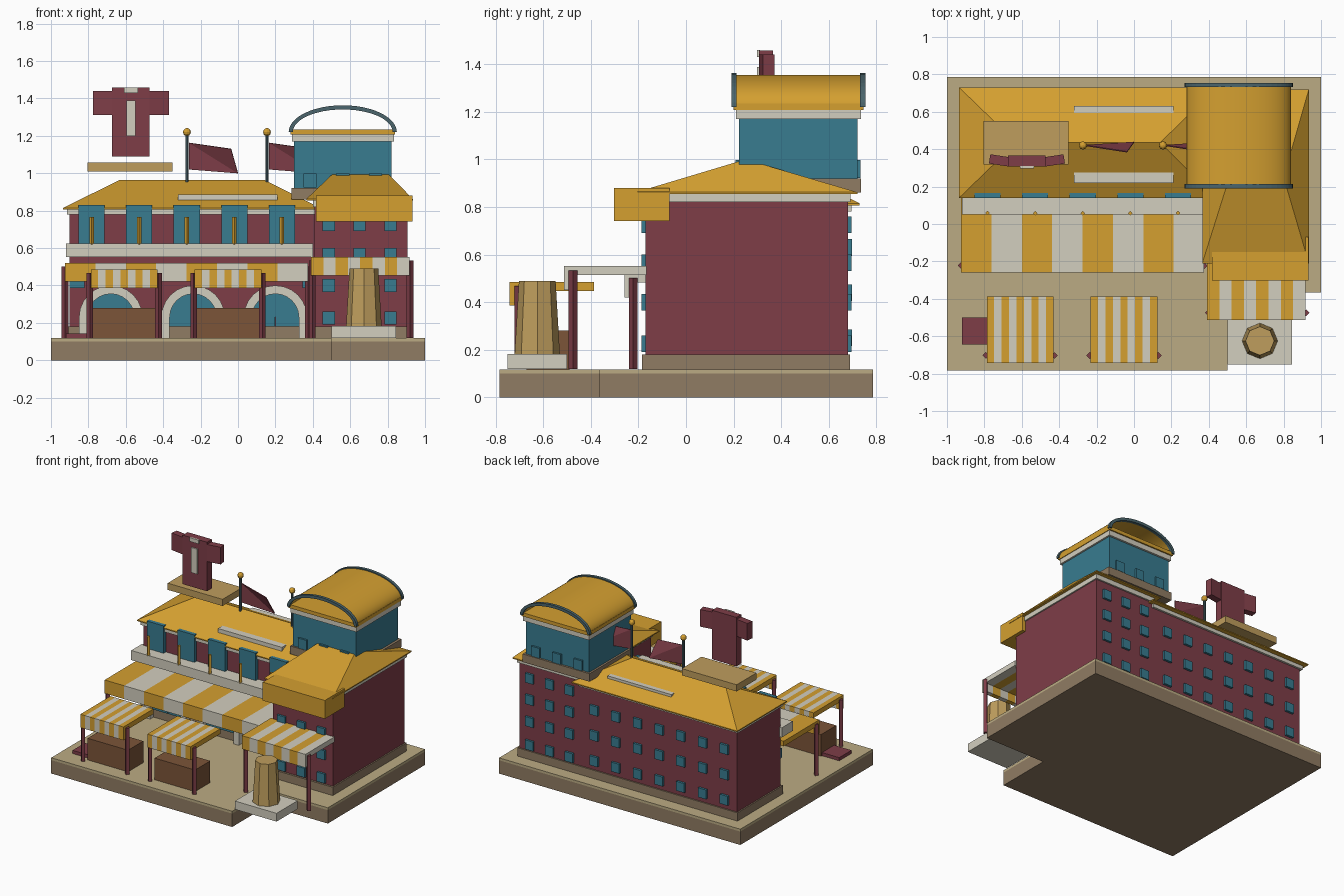
import bpy, bmesh, math
from mathutils import Matrix

if "Cube" in bpy.data.objects:
    bpy.data.objects.remove(bpy.data.objects["Cube"])

COL = dict(gold=(.66, .35, .03), red=(.21, .047, .064), teal=(.04, .2, .28), sand=(.5, .41, .23),
           brown=(.28, .2, .125), white=(.65, .62, .52), wood=(.2, .09, .04), tan=(.52, .34, .11),
           slate=(.07, .13, .15))
MAT = {}
for k, c in COL.items():
    MAT[k] = bpy.data.materials.new(k)
    MAT[k].diffuse_color = (*c, 1)


def finish(name, bm, mat):
    bmesh.ops.recalc_face_normals(bm, faces=bm.faces)
    me = bpy.data.meshes.new(name)
    bm.to_mesh(me)
    bm.free()
    me.materials.append(MAT[mat])
    ob = bpy.data.objects.new(name, me)
    bpy.context.collection.objects.link(ob)
    return ob


def box(name, mat, x, y, z, rot=0):
    bm = bmesh.new()
    bmesh.ops.create_cube(bm, size=1)
    c = [(a + b) / 2 for a, b in (x, y, z)]
    m = Matrix.Translation(c) @ Matrix.Rotation(rot, 4, 'Z')
    m = m @ Matrix.Diagonal((x[1] - x[0], y[1] - y[0], z[1] - z[0], 1))
    bmesh.ops.transform(bm, matrix=m, verts=bm.verts)
    return finish(name, bm, mat)


def prism(name, mat, pts, axis, lo, hi):
    put = {'x': lambda a, b, t: (t, a, b), 'y': lambda a, b, t: (a, t, b), 'z': lambda a, b, t: (a, b, t)}[axis]
    bm = bmesh.new()
    f = bm.faces.new([bm.verts.new(put(a, b, lo)) for a, b in pts])
    r = bmesh.ops.extrude_face_region(bm, geom=[f])
    vs = [v for v in r['geom'] if isinstance(v, bmesh.types.BMVert)]
    bmesh.ops.translate(bm, vec=put(0, 0, hi - lo), verts=vs)
    return finish(name, bm, mat)


def cone(name, mat, x, y, z0, z1, r0, r1, n):
    bm = bmesh.new()
    bmesh.ops.create_cone(bm, cap_ends=True, segments=n, radius1=r0, radius2=r1, depth=z1 - z0)
    bmesh.ops.translate(bm, vec=(x, y, (z0 + z1) / 2), verts=bm.verts)
    return finish(name, bm, mat)


def hip_roof(name, x, y, z, rx, ry):
    # rectangular eave rising to a ridge along x
    bm = bmesh.new()
    low, e = [[bm.verts.new((a, b, h)) for a, b in
               ((x[0], y[0]), (x[1], y[0]), (x[1], y[1]), (x[0], y[1]))] for h in (z[0] - .008, z[0])]
    p, q = [bm.verts.new((a, ry, z[1])) for a in rx]
    for f in ((e[0], e[1], q, p), (e[1], e[2], q), (e[2], e[3], p, q), (e[3], e[0], p), low):
        bm.faces.new(f)
    for i in range(4):
        j = (i + 1) % 4
        bm.faces.new((low[i], low[j], e[j], e[i]))
    return finish(name, bm, 'gold')


def arc(cx, cz, a, b, t, n, foot=None):
    # half-ellipse band, optionally with straight legs
    ang = [math.pi * i / n for i in range(n + 1)]
    out = [(cx + a * math.cos(u), cz + b * math.sin(u)) for u in ang]
    inn = [(cx + (a - t) * math.cos(u), cz + (b - t) * math.sin(u)) for u in reversed(ang)]
    if foot is None:
        return out + inn
    return [(cx + a, foot)] + out + [(cx - a, foot), (cx - a + t, foot)] + inn + [(cx + a - t, foot)]


def awning(name, x, y, top, n, posts_x, post_y):
    # striped slab with front valance, on two diamond posts
    w = (x[1] - x[0]) / n
    prof = [(y[1], top), (y[0], top), (y[0], top - .1), (y[0] + .035, top - .1),
            (y[0] + .035, top - .038), (y[1], top - .038)]
    for i in range(n):
        prism(name + '_stripe', 'white' if i % 2 else 'gold', prof, 'x', x[0] + i * w, x[0] + (i + 1) * w)
    for px in posts_x:
        cone(name + '_post', 'red', px, post_y, .12, top - .018, .018, .018, 4)


def windows(name, xs, zs, y, w=.066, h=.07):
    for a in xs:
        for b in zs:
            box(name, 'teal', (a - w / 2, a + w / 2), (y - .014, y + .014), (b - h / 2, b + h / 2))


# plaza base with notched corner
plan = [(-1, -.783), (.5, -.783), (.5, -.365), (1, -.365), (1, .785), (-1, .785)]
prism('base', 'brown', plan, 'z', 0, .1)
prism('paving', 'sand', plan, 'z', .1, .118)

# main block
box('main_plinth', 'brown', (-.91, .41), (.15, .69), (.118, .18))
box('main_walls', 'red', (-.9, .41), (.165, .68), (.18, .785))
box('main_cornice', 'white', (-.915, .41), (.15, .695), (.78, .812))
hip_roof('main_roof', (-.935, .44), (.14, .73), (.815, .965), (-.63, .14), .435)
windows('main_back_window', [-.8 + .18 * i for i in range(7)], (.25, .44, .63), .683)
for y0, y1 in ((.22, .275), (.59, .63)):
    box('skylight', 'white', (-.32, .21), (y0, y1), (.85, .885))

# balcony and upper shutters
box('balcony', 'white', (-.92, .4), (.05, .18), (.553, .625))
for i in range(5):
    x = -.783 + .2545 * i
    box('upper_window', 'teal', (x - .07, x + .07), (.138, .166), (.625, .83))
    cone('balcony_post', 'gold', x, .058, .62, .765, .012, .012, 4)

# ground floor arches
for cx in (-.68, -.24, .2):
    prism('arch', 'white', arc(cx, .23, .17, .17, .045, 12, .118), 'y', .11, .165)
    prism('arch_glazing', 'teal', arc(cx, .23, .13, .13, .129, 12, .18), 'y', .14, .165)
windows('ground_window', (-.86, -.46, -.02, .385), (.42,), .163, .08)
awning('main_awning', (-.925, .375), (-.258, .165), .52, 8, (-.925, .375), -.222)

# right wing
box('wing_plinth', 'brown', (.4, .915), (-.185, .69), (.118, .18))
box('wing_walls', 'red', (.41, .905), (-.17, .68), (.18, .82))
box('wing_cornice', 'white', (.4, .915), (-.18, .692), (.82, .858))
hip_roof('wing_roof', (.365, .935), (-.21, .72), (.862, 1), (.51, .8), .25)
box('wing_canopy', 'gold', (.417, .932), (-.303, -.07), (.742, .88))
for y in (-.172, .682):
    windows('wing_window', (.485, .65, .815), (.225, .4, .565, .725), y)
awning('wing_awning', (.39, .917), (-.512, -.165), .552, 8, (.397, .92), -.475)

# tower with open barrel vault
box('tower_base', 'brown', (.285, .84), (.21, .735), (.86, .92))
box('tower_walls', 'teal', (.3, .822), (.223, .72), (.92, 1.17))
box('tower_cornice', 'white', (.288, .835), (.21, .735), (1.17, 1.208))
box('tower_deck', 'gold', (.28, .84), (.2, .745), (1.208, 1.235))
for y in (.223, .72):
    windows('tower_window', (.385, .56, .735), (.96,), y, .07, .075)
vault = prism('tower_vault', 'gold', arc(.56, 1.22, .28, .135, .012, 24), 'y', .2, .745)
for y in (.202, .743):
    prism('vault_rim', 'slate', arc(.56, 1.22, .289, .143, .022, 24), 'y', y - .011, y + .011)
bpy.context.view_layer.objects.active = vault
vault.select_set(True)
bpy.ops.object.shade_smooth_by_angle()

# market stalls
for x in (-.787, -.232):
    awning('stall_awning', (x, x + .357), (-.742, -.387), .485, 9, (x - .005, x + .362), -.703)
    box('stall_counter', 'wood', (x + .01, x + .345), (-.67, -.49), (.118, .28))
box('mat', 'red', (-.92, -.7), (-.645, -.5), (.118, .142))

# statue pedestal and drum
box('pedestal', 'white', (.5, .845), (-.75, -.5), (.12, .182))
cone('drum', 'tan', .673, -.625, .182, .49, .095, .077, 8)

# rooftop garment sign
box('sign_slab', 'tan', (-.805, -.35), (.317, .55), (1.008, 1.058))
box('garment_body', 'red', (-.673, -.472), (.307, .365), (1.09, 1.457))
for s in (-1, 1):
    cx = -.5725 + s * .147
    box('garment_sleeve', 'red', (cx - .053, cx + .053), (.315, .365), (1.312, 1.44), s * .15)
box('garment_sash', 'white', (-.597, -.548), (.298, .31), (1.2, 1.388))
box('garment_collar', 'white', (-.61, -.535), (.298, .31), (1.43, 1.459))

# flags
for x in (-.273, .155):
    cone('flag_pole', 'slate', x, .42, .95, 1.205, .009, .009, 8)
    bm = bmesh.new()
    bmesh.ops.create_uvsphere(bm, u_segments=10, v_segments=6, radius=.022,
                              matrix=Matrix.Translation((x, .42, 1.22)))
    finish('pole_ball', bm, 'gold')
    bm = bmesh.new()
    v = [bm.verts.new((x + a, y, z)) for a, y, z in
         ((.01, .42, 1.163), (.236, .385, 1.13), (.273, .437, 1.0), (.01, .42, 1.02))]
    f = bm.faces.new((v[0], v[1], v[2]))
    bm.faces.new((v[0], v[2], v[3]))
    flag = finish('flag', bm, 'red')
    mod = flag.modifiers.new('thickness', 'SOLIDIFY')
    mod.thickness = .006
    mod.offset = 0

for m in bpy.data.materials:
    if m.users and not m.is_grease_pencil:
        m.use_nodes = True
        m.node_tree.nodes["Principled BSDF"].inputs["Base Color"].default_value = m.diffuse_color
